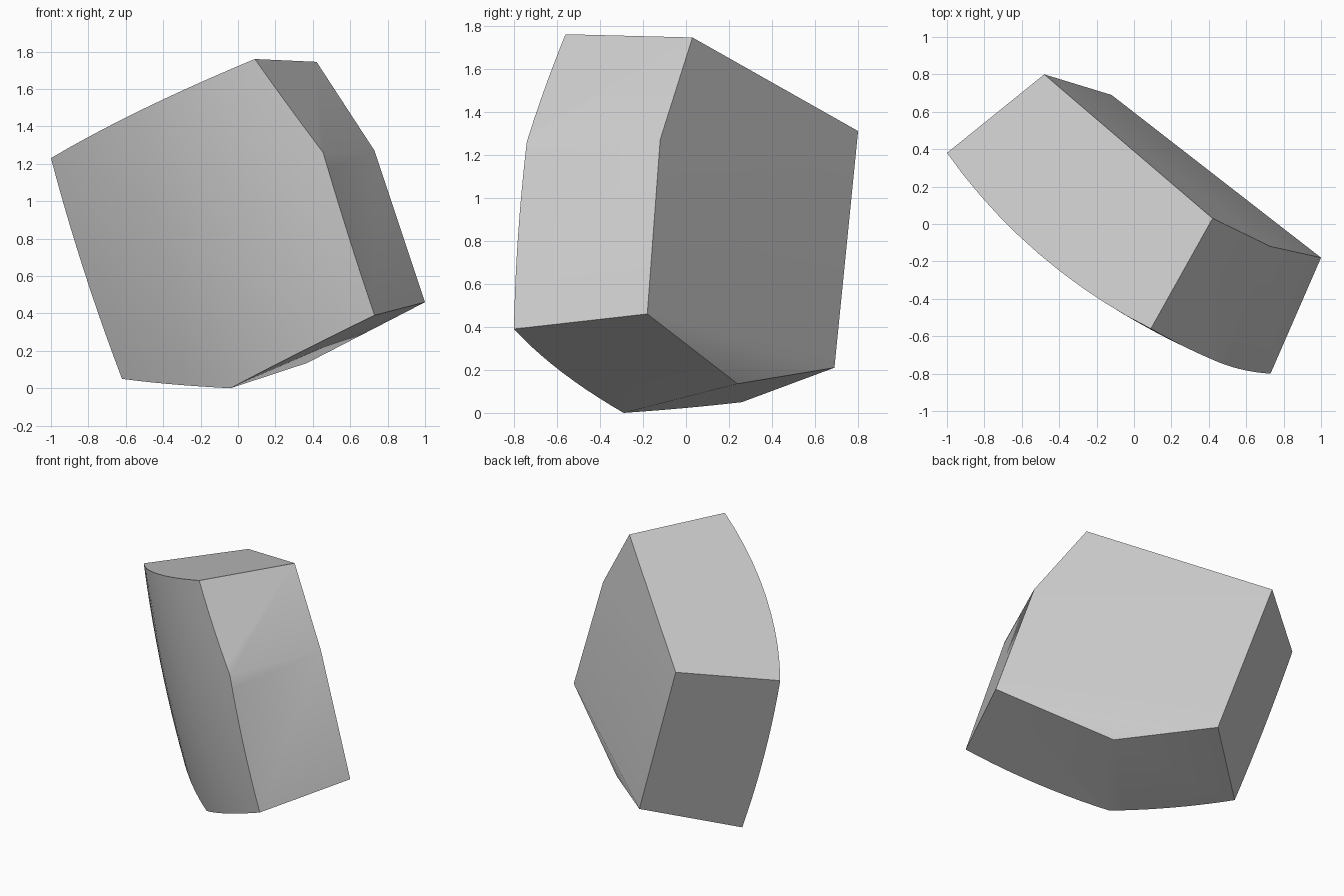
import bpy, bmesh, math
from mathutils import Matrix, Vector

cube = bpy.data.objects.get("Cube")
if cube:
    bpy.data.objects.remove(cube, do_unlink=True)

# Corners of the curved outer face, counter-clockwise seen from the front
front = [Vector(p) for p in (
    (-0.04, -0.29, 0.0), (0.73, -0.80, 0.39), (0.455, -0.74, 1.26),
    (0.09, -0.56, 1.76), (-1.0, 0.38, 1.23), (-0.62, 0.26, 0.05))]
# Matching corners of the flat inner face
back = [Vector(p) for p in (
    (0.37, 0.24, 0.135), (1.0, -0.18, 0.46), (0.73, -0.12, 1.27),
    (0.42, 0.03, 1.745), (-0.48, 0.80, 1.31), (-0.12, 0.69, 0.21))]
STEPS, RINGS = 10, 8

# Frame of the shell: across the strong bend, down the weak bend, inward
inward = Vector((0.578, 0.809, 0.106)).normalized()
across = Vector((0.740, -0.574, 0.351))
across = (across - inward * across.dot(inward)).normalized()
to_shell = Matrix((across, inward.cross(across), inward))
to_world = to_shell.transposed()
MIDDLE = Vector((0.3, -0.75, 0))
BEND_ACROSS, BEND_DOWN = 0.15, 0.055


def shell_depth(a, b):
    """Depth of the shell at a point measured from its middle."""
    return -0.30 - 0.029 * a + BEND_ACROSS * a * a + BEND_DOWN * b * b


def rim_edge(i):
    """Points from one outer corner up to the next, bowed outward."""
    j = (i + 1) % len(front)
    chord = to_shell @ (front[j] - front[i])
    bend = BEND_ACROSS * chord.x**2 + BEND_DOWN * chord.y**2
    points = []
    for k in range(STEPS):
        t = k / STEPS
        out = (front[i] - back[i]).lerp(front[j] - back[j], t).normalized()
        points.append(front[i].lerp(front[j], t) + out * bend * t * (1 - t))
    return points


bm = bmesh.new()
edges = [[bm.verts.new(p) for p in rim_edge(i)] for i in range(len(front))]
inner = [bm.verts.new(p) for p in back]
rim = [v for edge in edges for v in edge]

# Sides, each running from the bowed rim to the inner face
for i, edge in enumerate(edges):
    j = (i + 1) % len(edges)
    bm.faces.new([inner[i], inner[j], edges[j][0]] + edge[::-1])

# Inner face with its folded lower corner
bm.faces.new(inner[1:][::-1])
bm.faces.new((inner[0], inner[5], inner[1]))

# Domed outer face, in rings from the rim to the middle
outer = rim
for r in range(RINGS - 1, 0, -1):
    t = r / RINGS
    ring = []
    for v in rim:
        p = to_shell @ v.co - MIDDLE
        offset = (p.z - shell_depth(p.x, p.y)) * t * t
        local = Vector((p.x * t, p.y * t, shell_depth(p.x * t, p.y * t) + offset))
        ring.append(bm.verts.new(to_world @ (local + MIDDLE)))
    for k in range(len(rim)):
        n = (k + 1) % len(rim)
        bm.faces.new((outer[k], outer[n], ring[n], ring[k]))
    outer = ring
middle = bm.verts.new(to_world @ (MIDDLE + Vector((0, 0, shell_depth(0, 0)))))
for k in range(len(outer)):
    bm.faces.new((outer[k], outer[(k + 1) % len(outer)], middle))

bmesh.ops.recalc_face_normals(bm, faces=bm.faces)
mesh = bpy.data.meshes.new("shell_fragment")
bm.to_mesh(mesh)
bm.free()

# Plain grey stone
grey = bpy.data.materials.new("light_grey")
grey.use_nodes = True
colour = (0.6, 0.6, 0.6, 1)
grey.diffuse_color = colour
grey.node_tree.nodes["Principled BSDF"].inputs["Base Color"].default_value = colour
mesh.materials.append(grey)

fragment = bpy.data.objects.new("shell_fragment", mesh)
bpy.context.collection.objects.link(fragment)
bpy.context.view_layer.objects.active = fragment
fragment.select_set(True)
bpy.ops.object.shade_smooth_by_angle(angle=math.radians(30))
